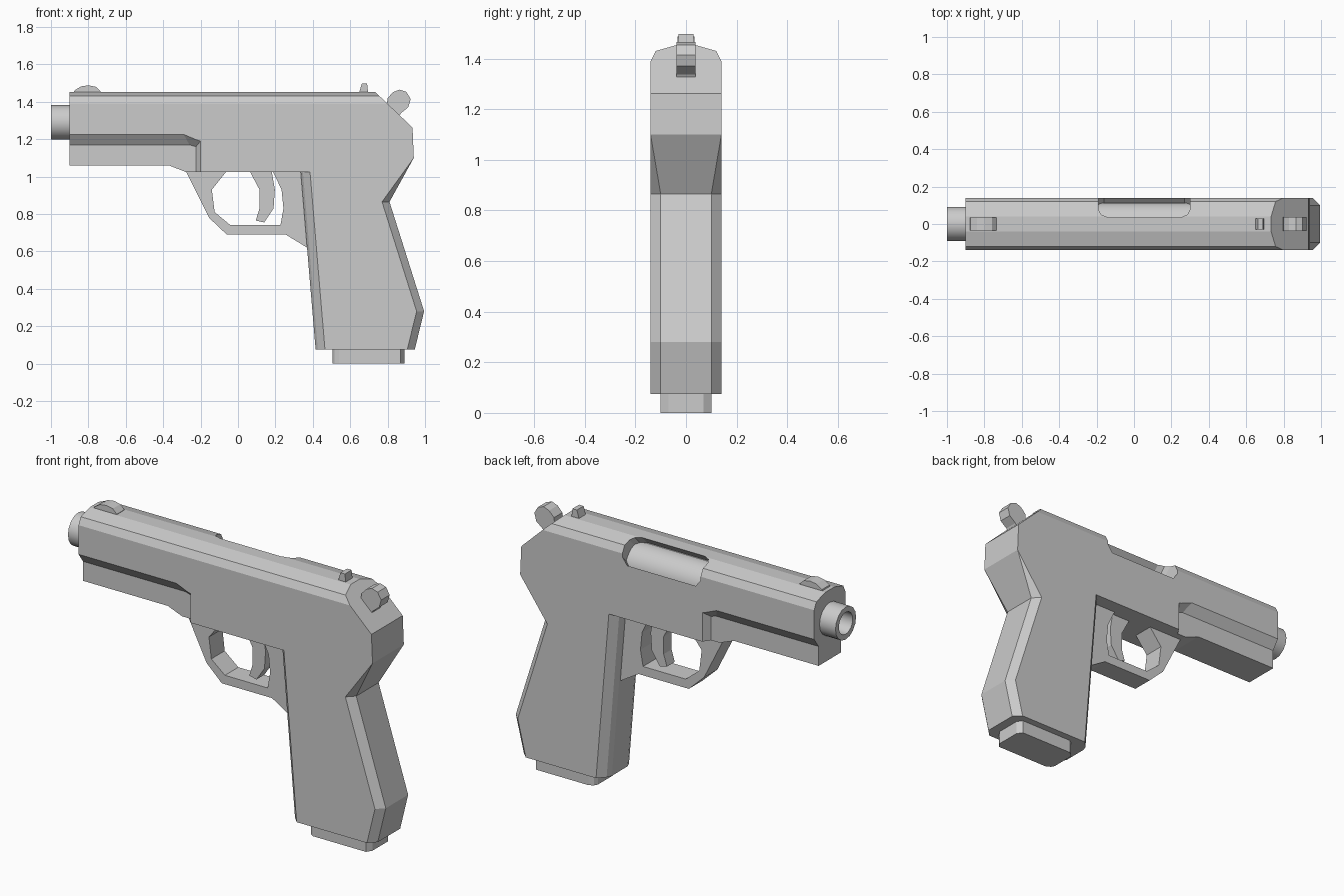
import bpy, bmesh, math

if "Cube" in bpy.data.objects:
    bpy.data.objects.remove(bpy.data.objects["Cube"])


def loft(name, rings, smooth=False):
    """Skin a list of equal-length rings and cap both ends."""
    bm = bmesh.new()
    vs = [[bm.verts.new(p) for p in r] for r in rings]
    n = len(rings[0])
    for a, b in zip(vs, vs[1:]):
        for i in range(n):
            j = (i + 1) % n
            bm.faces.new((a[i], a[j], b[j], b[i]))
    bm.faces.new(vs[0])
    bm.faces.new(vs[-1][::-1])
    bmesh.ops.recalc_face_normals(bm, faces=bm.faces)
    me = bpy.data.meshes.new(name)
    bm.to_mesh(me)
    bm.free()
    ob = bpy.data.objects.new(name, me)
    bpy.context.collection.objects.link(ob)
    if smooth:
        activate(ob)
        bpy.ops.object.shade_smooth_by_angle(angle=math.radians(35))
    return ob


def activate(ob):
    bpy.ops.object.select_all(action='DESELECT')
    ob.select_set(True)
    bpy.context.view_layer.objects.active = ob


def prism(name, pts, w):
    """Extrude an x-z outline to y = -w..w."""
    return loft(name, [[(x, y, z) for x, z in pts] for y in (-w, w)])


def boolean(ob, cutter, op):
    cutter.hide_render = True
    m = ob.modifiers.new("cut", 'BOOLEAN')
    m.operation, m.object, m.solver = op, cutter, 'EXACT'
    activate(ob)
    bpy.ops.object.modifier_apply(modifier=m.name)
    bpy.data.objects.remove(cutter)


def circle(x, r, z=1.29, n=16):
    return [(x, r * math.cos(2 * math.pi * i / n), z + r * math.sin(2 * math.pi * i / n))
            for i in range(n)]


def mirrored(half, z):
    """Close a half outline of (x, y) points, optional own z, across y = 0."""
    pts = [(p[0], p[1], p[2] if len(p) > 2 else z) for p in half]
    return pts + [(x, -y, h) for x, y, h in reversed(pts)]


# Slide and frame: side outline trimmed by a rounded-top cross-section
body = prism("slide_and_frame", [
    (-.9, 1.06), (-.37, 1.06), (-.28, 1.025), (.335, 1.025), (.385, 1.025),
    (.94, 1.10), (.933, 1.262), (.733, 1.453), (.733, 1.6), (-.9, 1.6)], .2)
half = [(.14, .9), (.14, 1.39), (.12, 1.43), (.04, 1.453)]
section = half + [(-y, z) for y, z in reversed(half)]
boolean(body, loft("section_cutter", [[(x, y, z) for y, z in section] for x in (-1.2, 1.2)]),
        'INTERSECT')

# Sloped recess along both sides of the front
outer = [(-1, 1.225), (-.29, 1.225), (-.2, 1.19), (-.2, .9), (-1, .9)]
inner = [(-1, 1.17), (-.26, 1.17), (-.225, 1.16), (-.225, .9), (-1, .9)]
for s in (-1, 1):
    rings = [[(x, s * .1, z) for x, z in inner],
             [(2 * a - c, s * .18, 2 * b - d) for (a, b), (c, d) in zip(outer, inner)]]
    boolean(body, loft("recess_cutter", rings), 'DIFFERENCE')

# Ejection port, cut diagonally into the upper edge, with the chamber inside
k = math.sqrt(.5)
slot = [(-.19, .87), (-.16, .841), (.27, .841), (.30, .87),
        (.30, .965), (.285, .99), (.25, 1.003), (-.14, 1.003), (-.175, .99), (-.19, .965)]
boolean(body, loft("port_cutter", [[(u, (n - v) * k, (n + v) * k) for u, v in slot]
                                   for n in (.985, 1.3)]), 'DIFFERENCE')
loft("chamber", [circle(x, .115, n=24) for x in (-.25, .36)], True)

# Barrel with open muzzle
loft("barrel", [circle(-.7, .092), circle(-1, .092), circle(-1, .062), circle(-.8, .062)], True)


# Grip: bevelled rings, meeting the frame along its lower edge
def grip_ring(z, back, top=False):
    f = .335 + (1.025 - z) * .0842
    rear = [(.94, .14, 1.10), (.94, .14, 1.10)] if top else [(back - .04, .14), (back, .1)]
    return mirrored([(f, .07), (f + .012, .1), (f + .05, .14)] + rear, z)


grip = loft("grip", [grip_ring(1.025, 0, True), grip_ring(.865, .81),
                     grip_ring(.28, .995), grip_ring(.075, .945)])
bm = bmesh.new()
bm.from_mesh(grip.data)
bmesh.ops.remove_doubles(bm, verts=bm.verts, dist=1e-5)
bm.to_mesh(grip.data)
bm.free()

# Magazine base
base = [(.505, .065), (.515, .085), (.54, .1), (.87, .1), (.89, .07)]
loft("magazine_base", [mirrored(base, z) for z in (0, .1)])

# Trigger guard and trigger
prism("trigger_guard", [
    (-.28, 1.03), (-.155, .78), (-.06, .69), (.255, .69), (.37, .62), (.42, .62), (.40, 1.03),
    (.185, 1.03), (.233, .93), (.243, .83), (.227, .74), (-.04, .74), (-.125, .81),
    (-.14, .93), (-.06, 1.03)], .06)
prism("trigger", [(.062, 1.03), (.115, .93), (.115, .83), (.095, .765), (.14, .755),
                  (.19, .83), (.197, .93), (.18, 1.03)], .035)

# Sights and hammer
prism("front_sight", [(-.88, 1.44), (-.875, 1.46), (-.84, 1.482), (-.80, 1.488),
                      (-.76, 1.48), (-.735, 1.455), (-.735, 1.44)], .034)
prism("rear_sight", [(.645, 1.44), (.662, 1.497), (.69, 1.497), (.697, 1.44)], .03)
prism("hammer", [(.795, 1.38), (.80, 1.42), (.83, 1.452), (.865, 1.465), (.90, 1.453),
                 (.923, 1.415), (.91, 1.37), (.87, 1.338), (.84, 1.28), (.75, 1.36)], .038)
